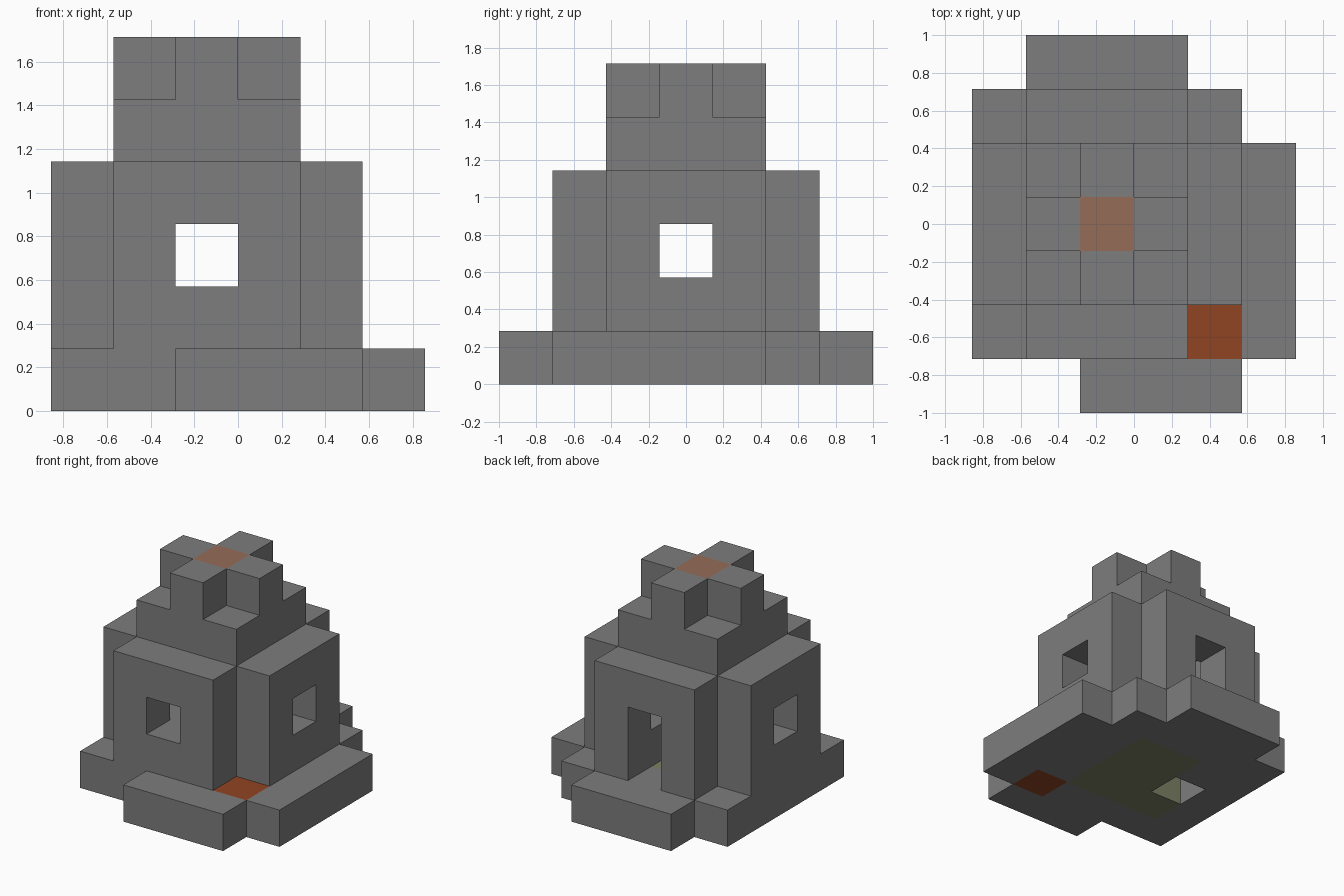
import bpy
import bmesh
from math import radians
from mathutils import Vector

if "Cube" in bpy.data.objects:
    bpy.data.objects.remove(bpy.data.objects["Cube"], do_unlink=True)

UNIT = 2 / 7                       # edge of one building block
ORIGIN = Vector((-3, -3.5, 0))     # grid corner, in blocks


def material(name, rgb):
    m = bpy.data.materials.new(name)
    m.use_nodes = True
    m.diffuse_color = (*rgb, 1)
    m.node_tree.nodes["Principled BSDF"].inputs["Base Color"].default_value = (*rgb, 1)
    return m


stone = material("grey stone", (0.21, 0.205, 0.205))
rust = material("rust brown", (0.28, 0.058, 0.016))
clay = material("pale clay", (0.30, 0.15, 0.098))
moss = material("moss green", (0.195, 0.216, 0.127))


def block(x0, x1, y0, y1, z0, z1):
    """Cells of a box, with inclusive grid limits."""
    return {(x, y, z) for x in range(x0, x1 + 1)
            for y in range(y0, y1 + 1) for z in range(z0, z1 + 1)}


# Floor inside the walls, with a hatch, and one odd corner stone
hatch = block(1, 1, 3, 3, 0, 0)
floor = block(1, 3, 2, 4, 0, 0) - hatch - block(1, 1, 4, 4, 0, 0)
doorstep = block(4, 4, 1, 1, 0, 0)

# Stepped foundation around the floor
foundation = (block(0, 4, 1, 5, 0, 0) | block(5, 5, 1, 4, 0, 0)
              | block(2, 4, 0, 0, 0, 0) | block(1, 3, 6, 6, 0, 0))
foundation -= floor | hatch | doorstep

# Four walls with a window in each, the rear one lengthened to a door
walls = (block(1, 3, 1, 1, 1, 3) | block(1, 3, 5, 5, 1, 3)
         | block(0, 0, 2, 4, 1, 3) | block(4, 4, 2, 4, 1, 3))
walls -= block(2, 2, 1, 5, 2, 2) | block(0, 4, 3, 3, 2, 2) | block(2, 2, 5, 5, 1, 1)

# Bench along two inner sides
bench = block(1, 3, 2, 2, 1, 1) | block(3, 3, 2, 4, 1, 1)

# Roof slab and the cross on top of it
roof = block(1, 3, 2, 4, 4, 4)
cap = block(2, 2, 3, 3, 5, 5)
roof_cross = (block(1, 3, 3, 3, 5, 5) | block(2, 2, 2, 4, 5, 5)) - cap

PARTS = [("floor", floor, moss), ("corner_stone", doorstep, rust),
         ("foundation", foundation, stone), ("walls", walls, stone),
         ("bench", bench, stone), ("roof", roof, stone),
         ("roof_cross", roof_cross, stone), ("roof_cap", cap, clay)]
filled = set().union(*(cells for _, cells, _ in PARTS))


def build(name, cells, mat):
    """Skin the exposed sides of the cells and merge flat areas."""
    bm = bmesh.new()
    for cell in sorted(cells):
        centre = Vector(cell) + Vector((0.5, 0.5, 0.5)) + ORIGIN
        for axis in range(3):
            for sign in (-1, 1):
                n = Vector((0, 0, 0))
                n[axis] = sign
                if tuple(c + int(d) for c, d in zip(cell, n)) in filled:
                    continue
                u = Vector((0, 0, 0))
                u[(axis + 1) % 3] = 1
                v = n.cross(u)
                corners = [centre + (n + a * u + b * v) / 2
                           for a, b in ((-1, -1), (1, -1), (1, 1), (-1, 1))]
                bm.faces.new([bm.verts.new(p * UNIT) for p in corners])
    bmesh.ops.remove_doubles(bm, verts=bm.verts, dist=UNIT / 100)
    bmesh.ops.dissolve_limit(bm, angle_limit=radians(1), verts=bm.verts, edges=bm.edges)
    mesh = bpy.data.meshes.new(name)
    bm.to_mesh(mesh)
    bm.free()
    mesh.materials.append(mat)
    bpy.context.collection.objects.link(bpy.data.objects.new(name, mesh))


for part in PARTS:
    build(*part)
